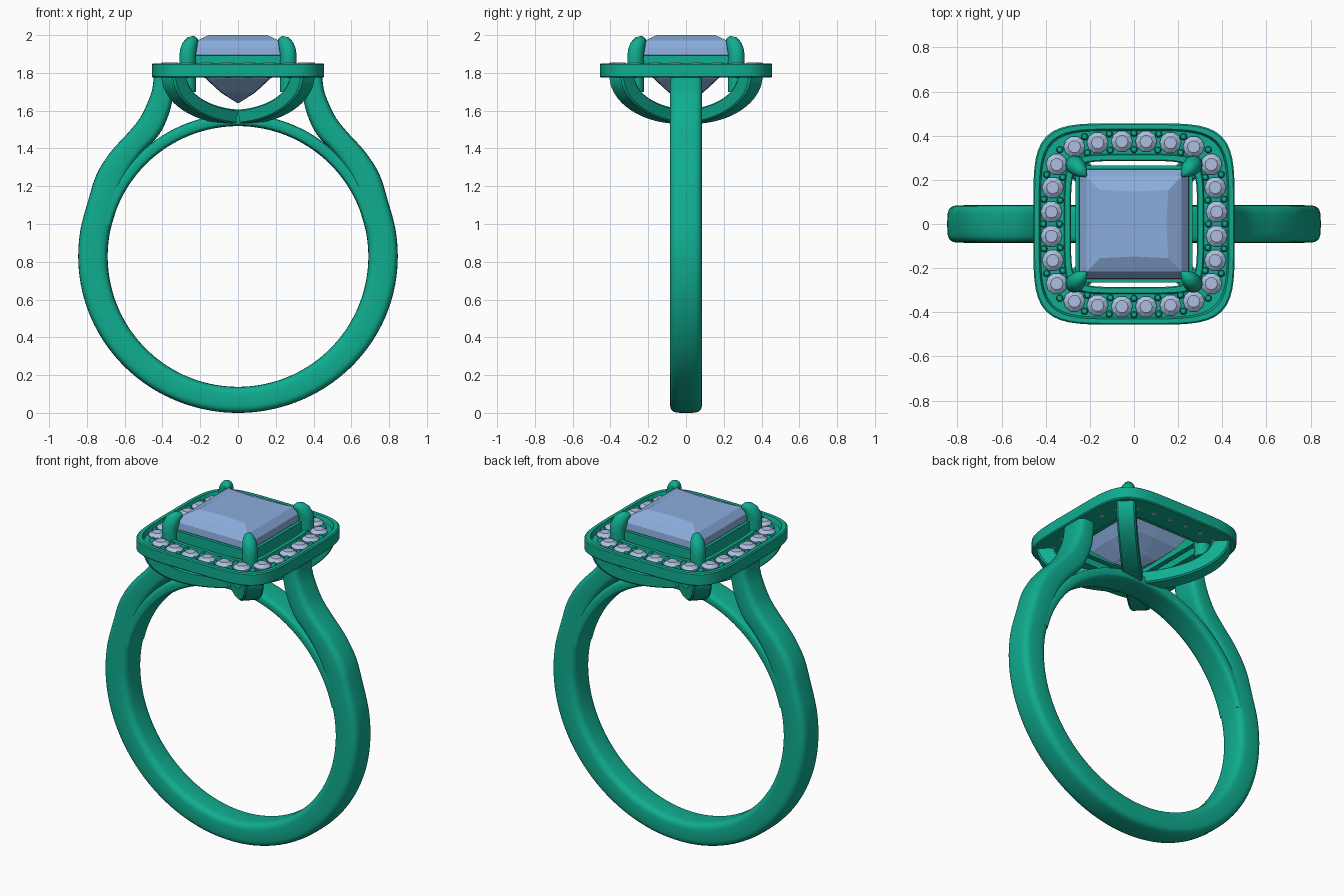
import bpy, bmesh, math
from mathutils import Vector
from math import sin, cos, pi, radians

if "Cube" in bpy.data.objects:
    bpy.data.objects.remove(bpy.data.objects["Cube"])


def material(name, rgb):
    m = bpy.data.materials.new(name)
    m.diffuse_color = (*rgb, 1)
    m.use_nodes = True
    m.node_tree.nodes["Principled BSDF"].inputs["Base Color"].default_value = m.diffuse_color
    return m


METAL = material("green_metal", (0.005, 0.42, 0.28))
BLUE = material("blue_stone", (0.26, 0.42, 0.72))
PALE = material("pale_stone", (0.42, 0.52, 0.75))


def finish(name, bm, mat, smooth=True):
    bmesh.ops.recalc_face_normals(bm, faces=bm.faces)
    me = bpy.data.meshes.new(name)
    bm.to_mesh(me)
    bm.free()
    ob = bpy.data.objects.new(name, me)
    bpy.context.collection.objects.link(ob)
    me.materials.append(mat)
    if smooth:
        bpy.ops.object.select_all(action='DESELECT')
        ob.select_set(True)
        bpy.context.view_layer.objects.active = ob
        bpy.ops.object.shade_smooth_by_angle(angle=radians(35))
    return ob


def add_loft(bm, rings, cyclic=False):
    """Skin closed rings of points; cap the ends unless cyclic."""
    vs = [[bm.verts.new(p) for p in r] for r in rings]
    n = len(vs[0])
    for i in range(len(vs) if cyclic else len(vs) - 1):
        a, b = vs[i], vs[(i + 1) % len(vs)]
        for j in range(n):
            k = (j + 1) % n
            bm.faces.new((a[j], a[k], b[k], b[j]))
    if not cyclic:
        bm.faces.new(vs[0])
        bm.faces.new(vs[-1])


def spow(v, e):
    return math.copysign(abs(v) ** e, v)


def squircle(h, z, n=5, count=96):
    """Bulged rounded-square outline of half size h."""
    out = []
    for i in range(count):
        a = 2 * pi * i / count
        r = h / (abs(cos(a)) ** n + abs(sin(a)) ** n) ** (1 / n)
        out.append((r * cos(a), r * sin(a), z))
    return out


def band_section(inner, outer, w, n=4.0, count=32):
    """Rounded-rectangle section between two points of the xz plane."""
    mid, half = (inner + outer) / 2, (outer - inner) / 2
    out = []
    for i in range(count):
        a = 2 * pi * i / count
        p = mid + half * spow(cos(a), 2 / n)
        out.append((p.x, w * spow(sin(a), 2 / n), p.y))
    return out


def catmull(pts, steps=4):
    out = []
    for i in range(len(pts) - 1):
        p0, p1, p2 = pts[max(i - 1, 0)], pts[i], pts[i + 1]
        p3 = pts[min(i + 2, len(pts) - 1)]
        for s in range(steps):
            t = s / steps
            out.append(0.5 * (2 * p1 + (p2 - p0) * t + (2 * p0 - 5 * p1 + 4 * p2 - p3) * t * t
                              + (3 * p1 - p0 - 3 * p2 + p3) * t ** 3))
    return out + [pts[-1]]


CZ = 0.828  # centre height of the finger hole


def polar(r, deg):
    return Vector((r * sin(radians(deg)), CZ - r * cos(radians(deg))))


# Shank: one sweep from left shoulder, round the bottom, to right shoulder
inner = [polar(0.69, d) for d in range(0, 111, 10)]
outer = [polar(0.828 + 0.018 * sin(radians(min(d, 90))) ** 2, d) for d in range(0, 111, 10)]
for ix, iz, ox, oz in [(.62, 1.17, .75, 1.26), (.575, 1.28, .675, 1.38), (.50, 1.385, .58, 1.485),
                       (.42, 1.47, .52, 1.56), (.37, 1.57, .48, 1.64), (.345, 1.67, .455, 1.71),
                       (.335, 1.79, .445, 1.79)]:
    inner.append(Vector((ix, iz)))
    outer.append(Vector((ox, oz)))


def both_sides(pts):
    return catmull([Vector((-p.x, p.y)) for p in reversed(pts[1:])] + pts)


bm = bmesh.new()
add_loft(bm, [band_section(a, b, 0.085) for a, b in zip(both_sides(inner), both_sides(outer))])
finish("shank", bm, METAL)

# Thin arch closing the finger hole under the head
bm = bmesh.new()
add_loft(bm, [band_section(polar(0.69, d), polar(0.755, d), 0.083) for d in range(104, 257, 2)])
finish("bridge_arch", bm, METAL)

# Halo plate with a recessed channel for the small stones
bm = bmesh.new()
profile = [(.450, 1.775, 5), (.456, 1.781, 5), (.456, 1.844, 5), (.450, 1.85, 5), (.430, 1.85, 5),
           (.422, 1.824, 5), (.318, 1.824, 6), (.312, 1.846, 6), (.290, 1.846, 6), (.285, 1.84, 6),
           (.285, 1.775, 6)]
add_loft(bm, [squircle(h, z, n) for h, z, n in profile], cyclic=True)
finish("halo_plate", bm, METAL)

# Small halo stones, six to a side, and the beads that hold them
side = [(-.27, .350), (-.165, .368), (-.055, .374), (.055, .374), (.165, .368), (.27, .350)]
spots = []
for q in range(4):
    c, s = round(cos(q * pi / 2)), round(sin(q * pi / 2))
    spots += [Vector((x * c + y * s, y * c - x * s)) for x, y in side]


def circle(p, r, z, n, turn=0.0):
    return [(p.x + r * cos(2 * pi * (i + turn) / n), p.y + r * sin(2 * pi * (i + turn) / n), z)
            for i in range(n)]


gems, beads = bmesh.new(), bmesh.new()
for i, p in enumerate(spots):
    add_loft(gems, [circle(p, .028, 1.856, 10), circle(p, .049, 1.840, 10), circle(p, .049, 1.835, 10),
                    circle(p, .014, 1.785, 10), circle(p, .014, 1.773, 10)])
    q = spots[(i + 1) % 24]
    mid = (p + q) / 2
    across = Vector((q.y - p.y, p.x - q.x)).normalized()
    for d in (-.037, .037):
        b = mid + across * d
        add_loft(beads, [circle(b, r, z, 10) for r, z in
                         ((.016, 1.82), (.016, 1.84), (.011, 1.848), (.003, 1.851))])
finish("halo_stones", gems, PALE, smooth=False)
finish("halo_beads", beads, METAL)


# Square-cut centre stone: eight-point outlines from table to culet
def gem_ring(h, z, bow=1.0):
    return [(x * h * (bow if 0 in (x, y) else 1), y * h * (bow if 0 in (x, y) else 1), z) for x, y in
            ((1, 1), (0, 1), (-1, 1), (-1, 0), (-1, -1), (0, -1), (1, -1), (1, 0))]


bm = bmesh.new()
add_loft(bm, [gem_ring(.155, 2.0, 0.95), gem_ring(.215, 1.972), gem_ring(.246, 1.935), gem_ring(.25, 1.895),
              gem_ring(.165, 1.77, 1.04), gem_ring(.085, 1.695, 1.06), gem_ring(.004, 1.64)])
finish("centre_stone", bm, BLUE, smooth=False)

# Square seat rail under the girdle
bm = bmesh.new()
add_loft(bm, [gem_ring(.266, 1.80), gem_ring(.266, 1.892), gem_ring(.236, 1.892), gem_ring(.236, 1.80)],
         cyclic=True)
finish("seat_rail", bm, METAL)


# Two crossed cradle arcs along the diagonals
def diagonal(u, w, z, ang):
    return (u * cos(ang) - w * sin(ang), u * sin(ang) + w * cos(ang), z)


bm = bmesh.new()
for ang in (pi / 4, 3 * pi / 4):
    rings = []
    for k in range(49):
        a = -pi / 2 + pi * k / 48
        ring = []
        for f, w in ((0, -.043), (.1, -.052), (.9, -.052), (1, -.043), (1, .043), (.9, .052), (.1, .052), (0, .043)):
            ring.append(diagonal((.53 - .10 * f) * sin(a), w, 1.785 - (.255 - .075 * f) * cos(a), ang))
        rings.append(ring)
    add_loft(bm, rings)
finish("cradle_arcs", bm, METAL)

# Four rounded claws curling over the stone corners
claw = [(.375, 1.70, .050), (.375, 1.80, .050), (.378, 1.88, .050), (.374, 1.915, .050), (.362, 1.943, .047),
        (.345, 1.962, .040), (.328, 1.970, .029), (.313, 1.970, .016), (.306, 1.968, .004)]
bm = bmesh.new()
for k in range(4):
    ang = pi / 4 + k * pi / 2
    rings = []
    for i, (u, z, r) in enumerate(claw):
        a, b = claw[max(i - 1, 0)], claw[min(i + 1, len(claw) - 1)]
        t = Vector((b[0] - a[0], b[1] - a[1])).normalized()
        rings.append([diagonal(u + t.y * r * .9 * cos(s), r * .85 * sin(s), z - t.x * r * .9 * cos(s), ang)
                      for s in (2 * pi * j / 20 for j in range(20))])
    add_loft(bm, rings)
finish("claws", bm, METAL)
